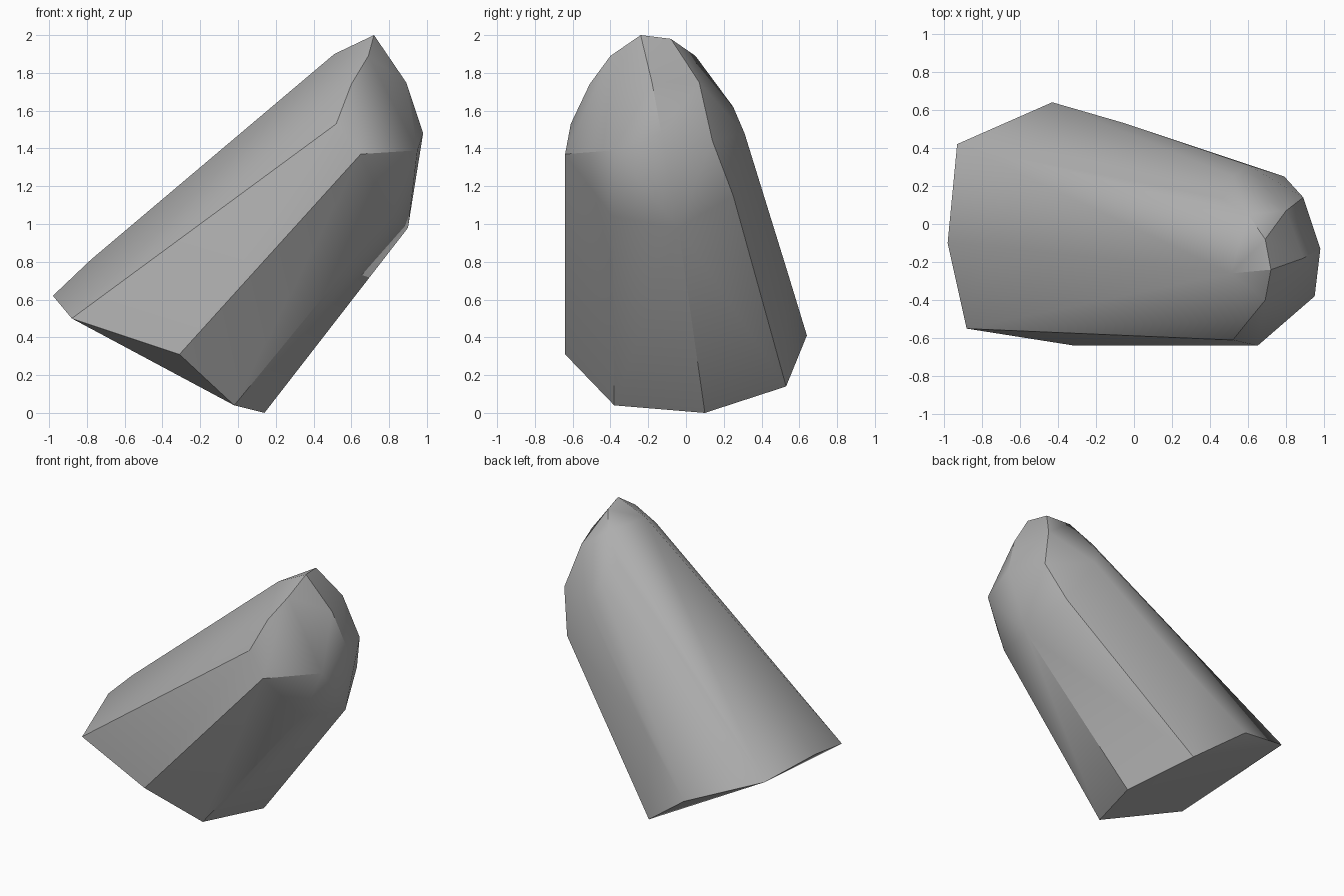
import bpy
import bmesh
import math
from mathutils import Vector

default_cube = bpy.data.objects.get("Cube")
if default_cube:
    bpy.data.objects.remove(default_cube, do_unlink=True)


def make_material(name, colour):
    material = bpy.data.materials.new(name)
    material.use_nodes = True
    material.diffuse_color = colour
    shader = material.node_tree.nodes["Principled BSDF"]
    shader.inputs["Base Color"].default_value = colour
    shader.inputs["Roughness"].default_value = .8
    return material


def make_hull(name, corners, material):
    """Wrap a convex faceted skin around a set of corner points."""
    bm = bmesh.new()
    for corner in corners:
        bm.verts.new(Vector(corner))
    result = bmesh.ops.convex_hull(bm, input=list(bm.verts))
    unused = [v for v in bm.verts if not v.link_faces]
    bmesh.ops.delete(bm, geom=unused, context="VERTS")
    bmesh.ops.recalc_face_normals(bm, faces=list(bm.faces))
    mesh = bpy.data.meshes.new(name)
    bm.to_mesh(mesh)
    bm.free()
    mesh.materials.append(material)
    rock = bpy.data.objects.new(name, mesh)
    bpy.context.collection.objects.link(rock)
    return rock


# Slanted eight-sided foot of the rock
foot_ring = [
    (-.98, -.1, .62), (-.88, -.55, .5), (-.31, -.64, .31), (-.02, -.38, .04),
    (.14, .1, 0), (-.07, .53, .14), (-.43, .64, .41), (-.93, .42, .6),
]

# Chipped edges along the shaft
shaft_chips = [(-.78, -.11, .81), (-.05, .53, .77)]

# Shoulder where the long sides start to turn inward
shoulder_ring = [
    (.65, -.64, 1.37), (.8, -.39, 1.04), (.9, -.04, .98), (.79, .25, 1.15),
    (.6, .31, 1.48), (.52, .25, 1.62), (.47, .13, 1.75), (.51, -.26, 1.9),
    (.52, -.61, 1.53),
]

# Rounded, faceted crown
crown = [
    (.95, -.38, 1.39), (.98, -.13, 1.48), (.89, .14, 1.44), (.8, .07, 1.75),
    (.89, -.18, 1.75), (.6, -.51, 1.74), (.69, -.4, 1.89), (.72, -.24, 2),
    (.69, -.08, 1.98), (.6, .05, 1.89),
]

stone_grey = make_material("stone grey", (.42, .42, .42, 1))
rock = make_hull("leaning_rock", foot_ring + shaft_chips + shoulder_ring + crown, stone_grey)

# Soft facets with crisp main edges
bpy.ops.object.select_all(action="DESELECT")
rock.select_set(True)
bpy.context.view_layer.objects.active = rock
bpy.ops.object.shade_smooth_by_angle(angle=math.radians(30))
